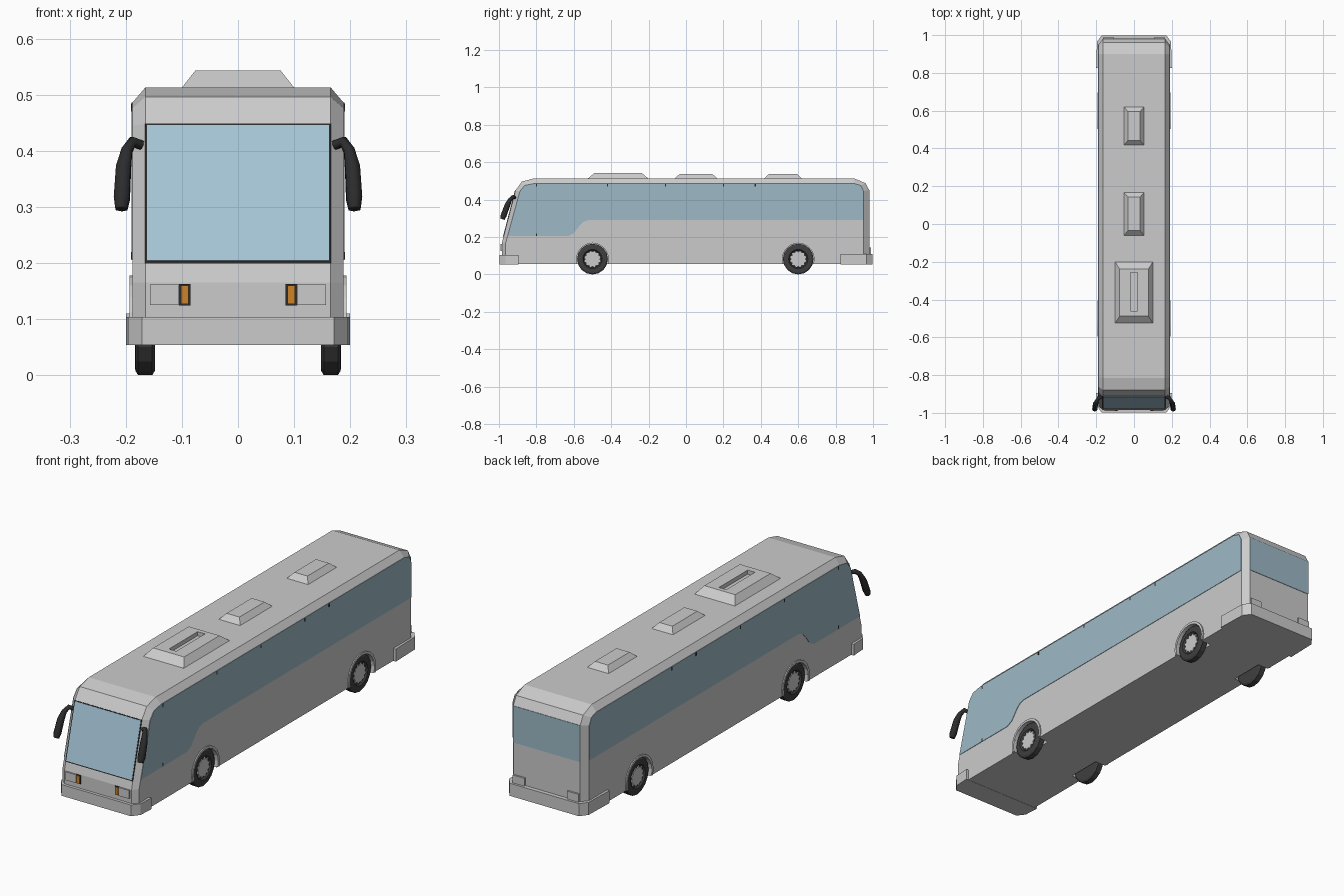
import bpy, bmesh, math
from mathutils import Vector

cube = bpy.data.objects.get("Cube")
if cube:
    bpy.data.objects.remove(cube, do_unlink=True)


def material(name, r, g, b):
    m = bpy.data.materials.new(name)
    m.use_nodes = True
    m.diffuse_color = (r, g, b, 1)
    m.node_tree.nodes["Principled BSDF"].inputs["Base Color"].default_value = (r, g, b, 1)
    return m


PAINT = material("light grey paint", 0.6, 0.6, 0.6)
SCREEN = material("windscreen blue", 0.39, 0.58, 0.70)
GLASS = material("side glass blue", 0.34, 0.49, 0.57)
BLACK = material("black plastic", 0.025, 0.025, 0.025)
RUBBER = material("tyre grey", 0.05, 0.05, 0.05)
AMBER = material("amber lamp", 0.62, 0.22, 0.02)


def loft(name, rings, mat):
    """Skin a list of equal-length point rings and cap both ends."""
    bm = bmesh.new()
    loops = [[bm.verts.new(p) for p in ring] for ring in rings]
    n = len(loops[0])
    for a, b in zip(loops, loops[1:]):
        for i in range(n):
            j = (i + 1) % n
            bm.faces.new((a[i], a[j], b[j], b[i]))
    bm.faces.new(loops[0])
    bm.faces.new(loops[-1])
    bmesh.ops.recalc_face_normals(bm, faces=bm.faces)
    mesh = bpy.data.meshes.new(name)
    bm.to_mesh(mesh)
    bm.free()
    mesh.materials.append(mat)
    obj = bpy.data.objects.new(name, mesh)
    bpy.context.collection.objects.link(obj)
    return obj


def slab_x(name, pts, x0, x1, mat):
    return loft(name, [[(x, y, z) for y, z in pts] for x in (x0, x1)], mat)


def slab_y(name, x0, x1, z0, z1, y0, y1, mat):
    rect = [(x0, z0), (x1, z0), (x1, z1), (x0, z1)]
    return loft(name, [[(x, y, z) for x, z in rect] for y in (y0, y1)], mat)


def circle(y, z, r, n, start=0.0, sweep=math.tau):
    return [(y + r * math.cos(start + sweep * i / n),
             z + r * math.sin(start + sweep * i / n)) for i in range(n)]


def rect_ring(hx, y0, y1, z):
    return [(-hx, y0, z), (hx, y0, z), (hx, y1, z), (-hx, y1, z)]


SIDES = ((1, "left"), (-1, "right"))
AXLES = ((-0.5, "front"), (0.6, "rear"))
WHEEL_Z = 0.082
HALF = 0.188   # half width at the flat side
FLAT = 0.165   # half width where the corner chamfer starts

# Body shell: full profile in the middle, inset profile at the sides
outer = [(-0.985, 0.055), (-0.985, 0.165), (-0.912, 0.448), (-0.878, 0.496), (-0.815, 0.513),
         (0.90, 0.513), (0.96, 0.488), (0.98, 0.45), (0.98, 0.055)]
inner = [(-0.965, 0.055), (-0.965, 0.165), (-0.888, 0.445), (-0.862, 0.476), (-0.81, 0.486),
         (0.90, 0.486), (0.935, 0.475), (0.95, 0.445), (0.95, 0.055)]
body = loft("body", [[(x, y, z) for y, z in prof] for x, prof in
                     ((-HALF, inner), (-FLAT, outer), (FLAT, outer), (HALF, inner))], PAINT)

# Wheel wells cut into the body
for s, side in SIDES:
    for y, end in AXLES:
        cutter = slab_x("well_cutter", circle(y, WHEEL_Z, 0.085, 24), s * 0.135, s * 0.25, PAINT)
        mod = body.modifiers.new("well", "BOOLEAN")
        mod.operation = "DIFFERENCE"
        mod.solver = "EXACT"
        mod.object = cutter
        bpy.context.view_layer.objects.active = body
        bpy.ops.object.modifier_apply(modifier=mod.name)
        bpy.data.objects.remove(cutter, do_unlink=True)


# Windscreen and its dark surround, lying on the sloped front
def screen(name, hx, z0, z1, out, mat):
    low, high = outer[1], outer[2]
    slope = (high[0] - low[0]) / (high[1] - low[1])
    normal = Vector((0, -1, slope)).normalized()
    pts = [Vector((x, low[0] + (z - low[1]) * slope, z))
           for x, z in ((-hx, z0), (hx, z0), (hx, z1), (-hx, z1))]
    return loft(name, [[p - normal * 0.002 for p in pts], [p + normal * out for p in pts]], mat)


screen("windscreen_surround", 0.1655, 0.199, 0.4485, 0.0015, BLACK)
screen("windscreen", 0.162, 0.2035, 0.445, 0.003, SCREEN)
slab_y("rear_window", -FLAT, FLAT, 0.287, 0.45, 0.978, 0.982, GLASS)

# Side windows with the dropped front section
pane = [(-0.954, 0.205)] + inner[2:8] + [(0.95, 0.29), (-0.52, 0.29), (-0.545, 0.283),
                                         (-0.565, 0.265), (-0.60, 0.22), (-0.63, 0.205)]
for s, side in SIDES:
    slab_x(side + "_side_window", pane, s * 0.186, s * 0.190, GLASS)
    # small pillar clips
    for y, z in [(y, 0.47) for y in (-0.8, -0.42, -0.11, 0.2, 0.37)] + [(-0.8, 0.206)]:
        clip = [(y - 0.003, z), (y + 0.003, z), (y + 0.003, z + 0.014), (y - 0.003, z + 0.014)]
        slab_x(side + "_pillar_clip", clip, s * 0.187, s * 0.191, BLACK)

# Wrap-around bumpers
for name, f, end, top in (("front_bumper", -1, 0.895, 0.104), ("rear_bumper", 1, 0.825, 0.11)):
    half = [(0.2, end), (0.196, 0.965), (0.171, 0.998)]
    plan = half + [(-x, y) for x, y in reversed(half)]
    loft(name, [[(x, f * y, z) for x, y in plan] for z in (0.054, top)], PAINT)

# Lamps
for s, side in SIDES:
    slab_y(side + "_headlight", s * 0.105, s * 0.157, 0.125, 0.162, -0.98, -0.991, PAINT)
    slab_y(side + "_indicator_surround", s * 0.085, s * 0.105, 0.124, 0.163, -0.98, -0.988, BLACK)
    slab_y(side + "_indicator", s * 0.088, s * 0.102, 0.127, 0.160, -0.98, -0.991, AMBER)
    slab_y(side + "_tail_lamp", s * 0.105, s * 0.163, 0.105, 0.145, 0.975, 0.988, PAINT)

# Roof hatches; the front unit has a vent slot
loft("roof_unit", [rect_ring(0.102, -0.528, -0.198, 0.51), rect_ring(0.076, -0.488, -0.238, 0.543),
                   rect_ring(0.018, -0.46, -0.258, 0.543), rect_ring(0.018, -0.46, -0.258, 0.525)], PAINT)
for name, y0, y1 in (("middle_hatch", -0.063, 0.17), ("rear_hatch", 0.415, 0.623)):
    loft(name, [rect_ring(0.055, y0, y1, 0.51), rect_ring(0.032, y0 + 0.028, y1 - 0.028, 0.536)], PAINT)

# Wheels and arch trims
tyre = [(0.148, 0.055), (0.148, 0.074), (0.153, 0.082), (0.178, 0.082),
        (0.183, 0.074), (0.184, 0.052), (0.177, 0.046)]
for s, side in SIDES:
    for y, end in AXLES:
        tag = end + "_" + side
        loft(tag + "_tyre", [[(s * x, cy, cz) for cy, cz in circle(y, WHEEL_Z, r, 16)]
                             for x, r in tyre], RUBBER)
        big, small = circle(y, WHEEL_Z, 0.046, 24), circle(y, WHEEL_Z, 0.036, 24)
        star = [big[i] if i % 2 else small[i] for i in range(24)]
        slab_x(tag + "_hub", star, s * 0.172, s * 0.181, PAINT)
        start, sweep = math.radians(-16), math.radians(212 * 13 / 12)
        arc = [circle(y, WHEEL_Z, r, 13, start, sweep) for r in (0.096, 0.085)]
        slab_x(tag + "_arch", arc[0] + arc[1][::-1], s * 0.18, s * 0.193, PAINT)

# Drooping mirrors: thin arm running into a thicker head
path = [(0.172, -0.915, 0.41, 0.009), (0.188, -0.922, 0.416, 0.010), (0.198, -0.94, 0.400, 0.011),
        (0.204, -0.955, 0.37, 0.015), (0.207, -0.975, 0.315, 0.016), (0.208, -0.982, 0.296, 0.012)]
for s, side in SIDES:
    curve = bpy.data.curves.new(side + "_mirror", "CURVE")
    curve.dimensions = "3D"
    curve.bevel_depth = 1.0
    curve.bevel_resolution = 1
    curve.use_fill_caps = True
    spline = curve.splines.new("POLY")
    spline.points.add(len(path) - 1)
    for pt, (x, y, z, r) in zip(spline.points, path):
        pt.co = (s * x, y, z, 1)
        pt.radius = r
    curve.materials.append(BLACK)
    mirror = bpy.data.objects.new(side + "_mirror", curve)
    bpy.context.collection.objects.link(mirror)
    bpy.ops.object.select_all(action="DESELECT")
    mirror.select_set(True)
    bpy.context.view_layer.objects.active = mirror
    bpy.ops.object.convert(target="MESH")
